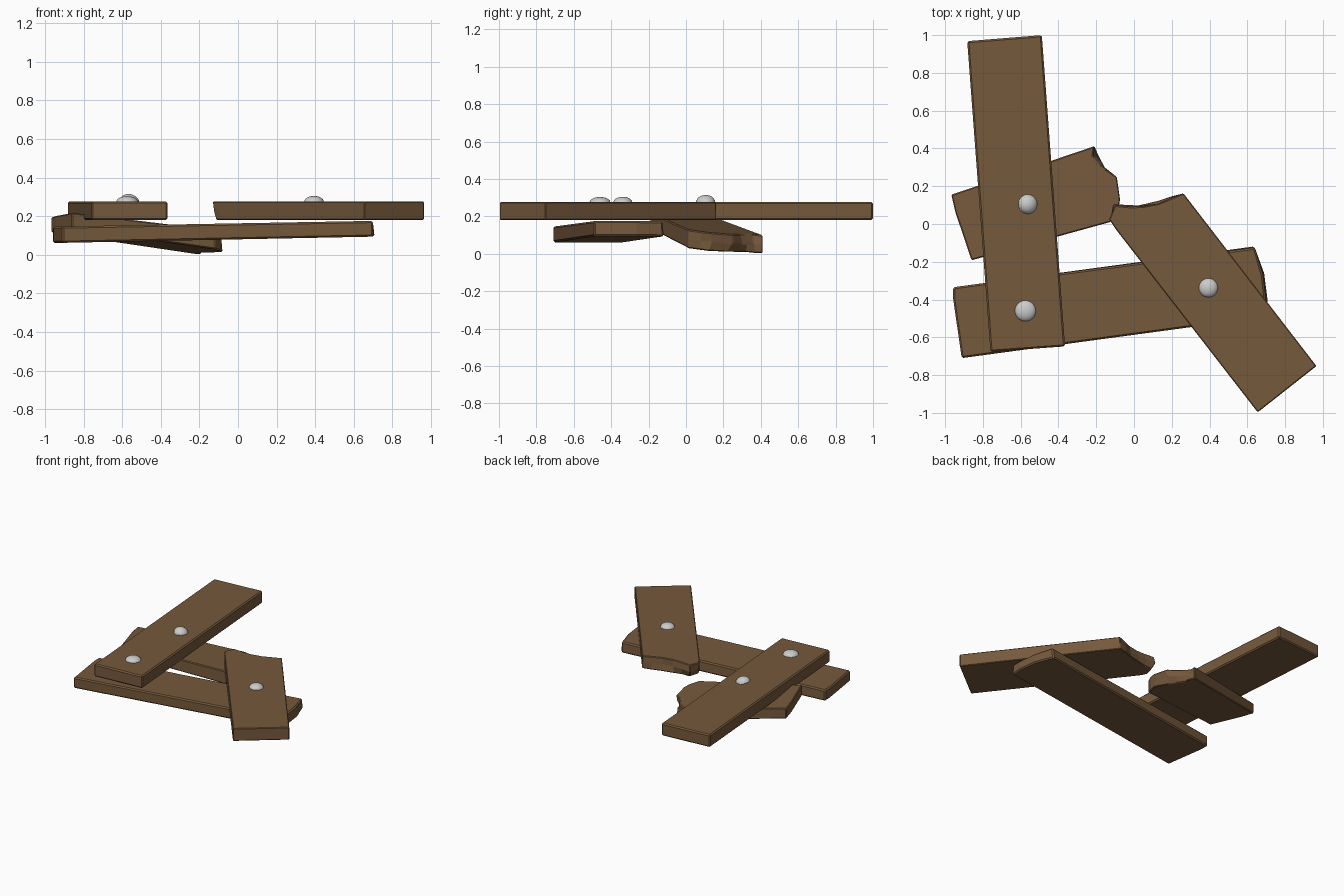
import bpy, bmesh
from mathutils import Matrix, Euler

if "Cube" in bpy.data.objects:
    bpy.data.objects.remove(bpy.data.objects["Cube"])

wood = bpy.data.materials.new("brown_wood")
wood.diffuse_color = (0.18, 0.10, 0.045, 1)
wood.use_nodes = True
wood.node_tree.nodes["Principled BSDF"].inputs["Base Color"].default_value = wood.diffuse_color


def plank(name, layers, top, bottom, bevel=0.009):
    """Loft matching outlines from the top face (first) to the underside (last)."""
    bm = bmesh.new()
    rings = []
    for i, outline in enumerate(layers):
        t = i / (len(layers) - 1)
        rings.append([bm.verts.new((x, y, top(x, y) * (1 - t) + bottom(x, y) * t))
                      for x, y in outline])
    n = len(rings[0])
    bm.faces.new(rings[0])
    bm.faces.new(rings[-1][::-1])
    for a, b in zip(rings, rings[1:]):
        for i in range(n):
            j = (i + 1) % n
            bm.faces.new((a[i], b[i], b[j], a[j]))
    # merge coplanar strips on the sawn sides, then triangulate the rough faces
    bmesh.ops.dissolve_limit(bm, angle_limit=0.03, verts=bm.verts, edges=bm.edges)
    bmesh.ops.recalc_face_normals(bm, faces=bm.faces)
    me = bpy.data.meshes.new(name)
    bm.to_mesh(me)
    bm.free()
    me.materials.append(wood)
    ob = bpy.data.objects.new(name, me)
    bpy.context.collection.objects.link(ob)
    mod = ob.modifiers.new("worn_edges", 'BEVEL')
    mod.width = bevel
    mod.segments = 1
    mod.limit_method = 'ANGLE'
    mod.angle_limit = 0.6
    return ob


def nail(name, loc, radius, height, tilt=(0, 0, 0)):
    """Shallow domed nail head."""
    bm = bmesh.new()
    bmesh.ops.create_uvsphere(bm, u_segments=24, v_segments=12, radius=1)
    bmesh.ops.bisect_plane(bm, geom=bm.verts[:] + bm.edges[:] + bm.faces[:],
                           plane_co=(0, 0, 0), plane_no=(0, 0, 1), clear_inner=True)
    bmesh.ops.holes_fill(bm, edges=[e for e in bm.edges if e.is_boundary])
    mat = (Matrix.Translation(loc) @ Euler(tilt).to_matrix().to_4x4()
           @ Matrix.Diagonal((radius, radius, height, 1)))
    bmesh.ops.transform(bm, matrix=mat, verts=bm.verts)
    bmesh.ops.recalc_face_normals(bm, faces=bm.faces)
    for f in bm.faces:
        f.smooth = len(f.verts) < 5
    me = bpy.data.meshes.new(name)
    bm.to_mesh(me)
    bm.free()
    bpy.context.collection.objects.link(bpy.data.objects.new(name, me))


def flat(z):
    return lambda x, y: z


# Long upper plank, sawn at both ends
outline = [(-0.883, 0.968), (-0.76, -0.677), (-0.365, -0.648), (-0.488, 1.0)]
plank("upper_left_plank", [outline, outline], flat(0.277), flat(0.18))

# Diagonal upper plank with a splintered back end
sawn = [(-0.095, -0.03), (0.655, -0.997), (0.966, -0.752), (0.262, 0.162)]
breaks = [
    [(0.19, 0.132), (0.13, 0.108), (0.05, 0.092), (-0.02, 0.09), (-0.10, 0.098), (-0.132, 0.025)],
    [(0.19, 0.142), (0.12, 0.105), (0.04, 0.098), (-0.03, 0.10), (-0.11, 0.106), (-0.125, 0.02)],
    [(0.20, 0.147), (0.13, 0.125), (0.03, 0.10), (-0.03, 0.085), (-0.09, 0.085), (-0.113, 0.01)],
]
plank("upper_right_plank", [sawn + b for b in breaks], flat(0.277), flat(0.18), 0.005)

# Long lower plank, gently rising to the right
side = [(-0.958, -0.335), (-0.957, -0.40), (-0.912, -0.710), (0.70, -0.492)]
ends = [
    [(0.697, -0.40), (0.682, -0.27), (0.64, -0.125)],
    [(0.708, -0.40), (0.69, -0.26), (0.637, -0.118)],
]
plank("lower_front_plank", [side + e for e in ends],
      lambda x, y: 0.163 + 0.018 * x, lambda x, y: 0.08 + 0.020 * x)

# Short lower plank, tilted down to its broken end
side = [(-0.21, 0.412), (-0.967, 0.155), (-0.945, 0.06), (-0.86, -0.192), (-0.12, 0.012)]
breaks = [
    [(-0.082, 0.08), (-0.072, 0.13), (-0.09, 0.25), (-0.15, 0.29), (-0.18, 0.31), (-0.218, 0.355)],
    [(-0.085, 0.08), (-0.09, 0.14), (-0.10, 0.25), (-0.155, 0.30), (-0.165, 0.325), (-0.20, 0.36)],
    [(-0.10, 0.07), (-0.08, 0.12), (-0.13, 0.22), (-0.16, 0.27), (-0.20, 0.32), (-0.19, 0.37)],
]


def tilted_top(x, y):
    return 0.119 - 0.094 * x - 0.095 * y


plank("lower_back_plank", [side + b for b in breaks], tilted_top,
      lambda x, y: tilted_top(x, y) - 0.102 - 0.022 * x, 0.006)

# Nail heads
nail("nail_back", (-0.562, 0.105, 0.274), 0.052, 0.04, (0, 0.25, 0))
nail("nail_front", (-0.575, -0.460, 0.274), 0.056, 0.030)
nail("nail_right", (0.394, -0.338, 0.274), 0.051, 0.031)
